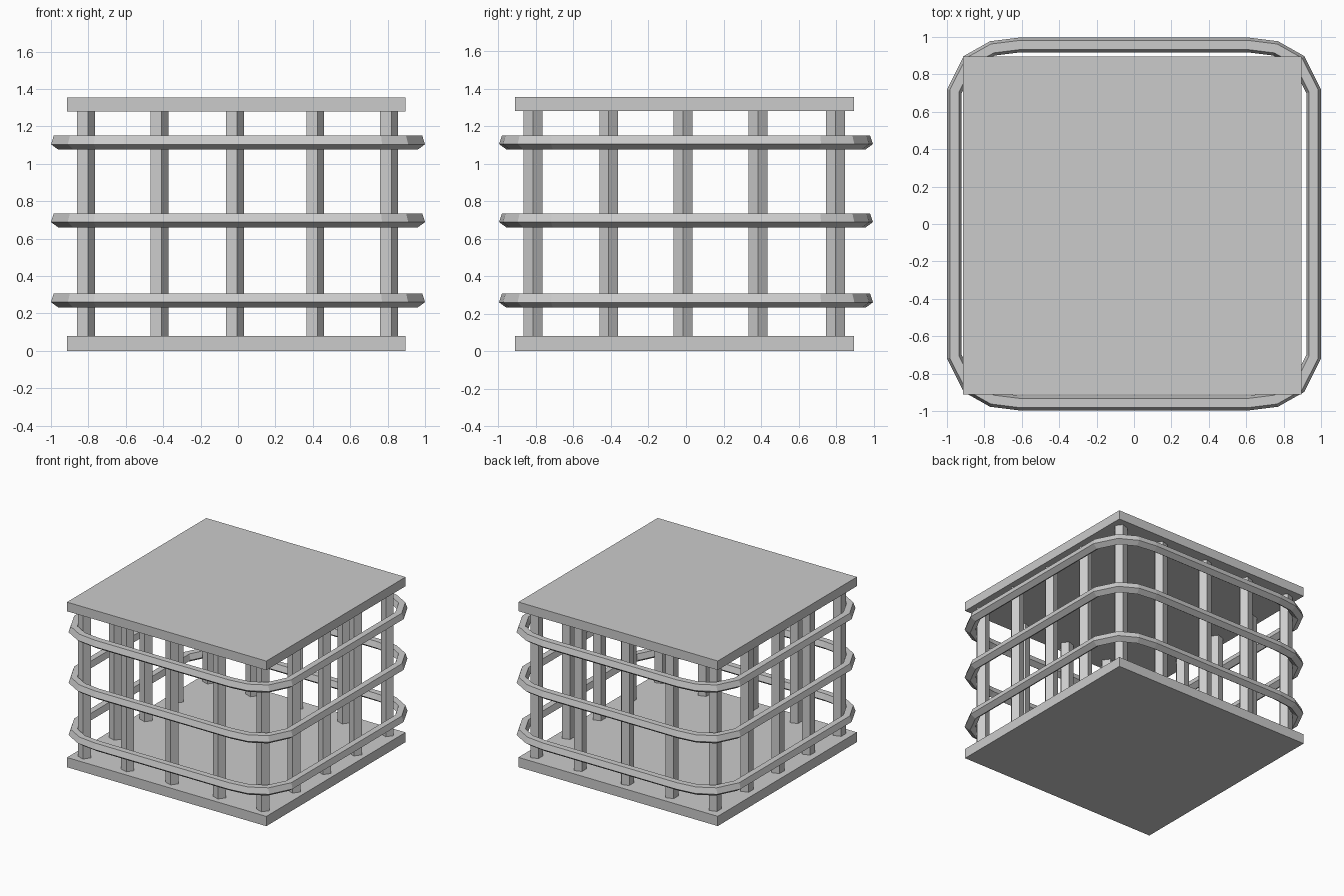
import bpy, bmesh
from math import cos, sin, radians
from mathutils import Vector

if "Cube" in bpy.data.objects:
    bpy.data.objects.remove(bpy.data.objects["Cube"])


def make_object(name, bm):
    bmesh.ops.recalc_face_normals(bm, faces=bm.faces[:])
    me = bpy.data.meshes.new(name)
    bm.to_mesh(me)
    bm.free()
    ob = bpy.data.objects.new(name, me)
    bpy.context.collection.objects.link(ob)
    return ob


def slab(name, z0, z1):
    bm = bmesh.new()
    bmesh.ops.create_cube(bm, size=1)
    for v in bm.verts:
        v.co = Vector((-0.01 + v.co.x * 1.81, -0.008 + v.co.y * 1.806,
                       (z0 + z1) / 2 + v.co.z * (z1 - z0)))
    make_object(name, bm)


def post(name, x, y, z0, z1):
    # five-sided prism with one edge pointing to +x
    bm = bmesh.new()
    rows = [[bm.verts.new((x + 0.053 * cos(radians(72 * i)),
                           y + 0.053 * sin(radians(72 * i)), z))
             for i in range(5)] for z in (z0, z1)]
    for r in rows:
        bm.faces.new(r)
    for i in range(5):
        j = (i + 1) % 5
        bm.faces.new((rows[0][i], rows[0][j], rows[1][j], rows[1][i]))
    make_object(name, bm)


def ring(name, z):
    # outer outline: one corner mirrored into four, counter-clockwise
    corner = [(1.0, 0.72), (0.91, 0.898), (0.77, 0.977), (0.61, 0.997)]
    half = corner + [(-x, y) for x, y in reversed(corner)]
    path = [Vector(p) for p in half + [(-x, -y) for x, y in half]]
    # pentagon section with its point facing down
    r = 0.0415
    section = [(r * cos(radians(a)) - 0.951 * r, r * sin(radians(a)))
               for a in range(-90, 270, 72)]
    bm = bmesh.new()
    loops = []
    n = len(path)
    for i, p in enumerate(path):
        d0 = (p - path[i - 1]).normalized()
        d1 = (path[(i + 1) % n] - p).normalized()
        t = (d0 + d1).normalized()
        out = Vector((t.y, -t.x)) / t.dot(d0)
        loops.append([bm.verts.new((p.x + out.x * o, p.y + out.y * o, z + h))
                      for o, h in section])
    for i in range(n):
        a, b = loops[i], loops[(i + 1) % n]
        for k in range(5):
            m = (k + 1) % 5
            bm.faces.new((a[k], a[m], b[m], b[k]))
    make_object(name, bm)


# floor and roof plates
slab("bottom_plate", 0.0, 0.08)
slab("top_plate", 1.28, 1.355)

# posts around the perimeter
xs = (-0.818, -0.425, -0.022, 0.408, 0.803)
ys = (-0.815, -0.412, -0.015, 0.385, 0.797)
for i, x in enumerate(xs):
    for j, y in enumerate(ys):
        if i in (0, 4) or j in (0, 4):
            post(f"post_{i}_{j}", x, y, 0.06, 1.30)

# three rounded rails wrapping the posts
for name, z in (("lower", 0.273), ("middle", 0.701), ("upper", 1.117)):
    ring(f"{name}_rail", z)
